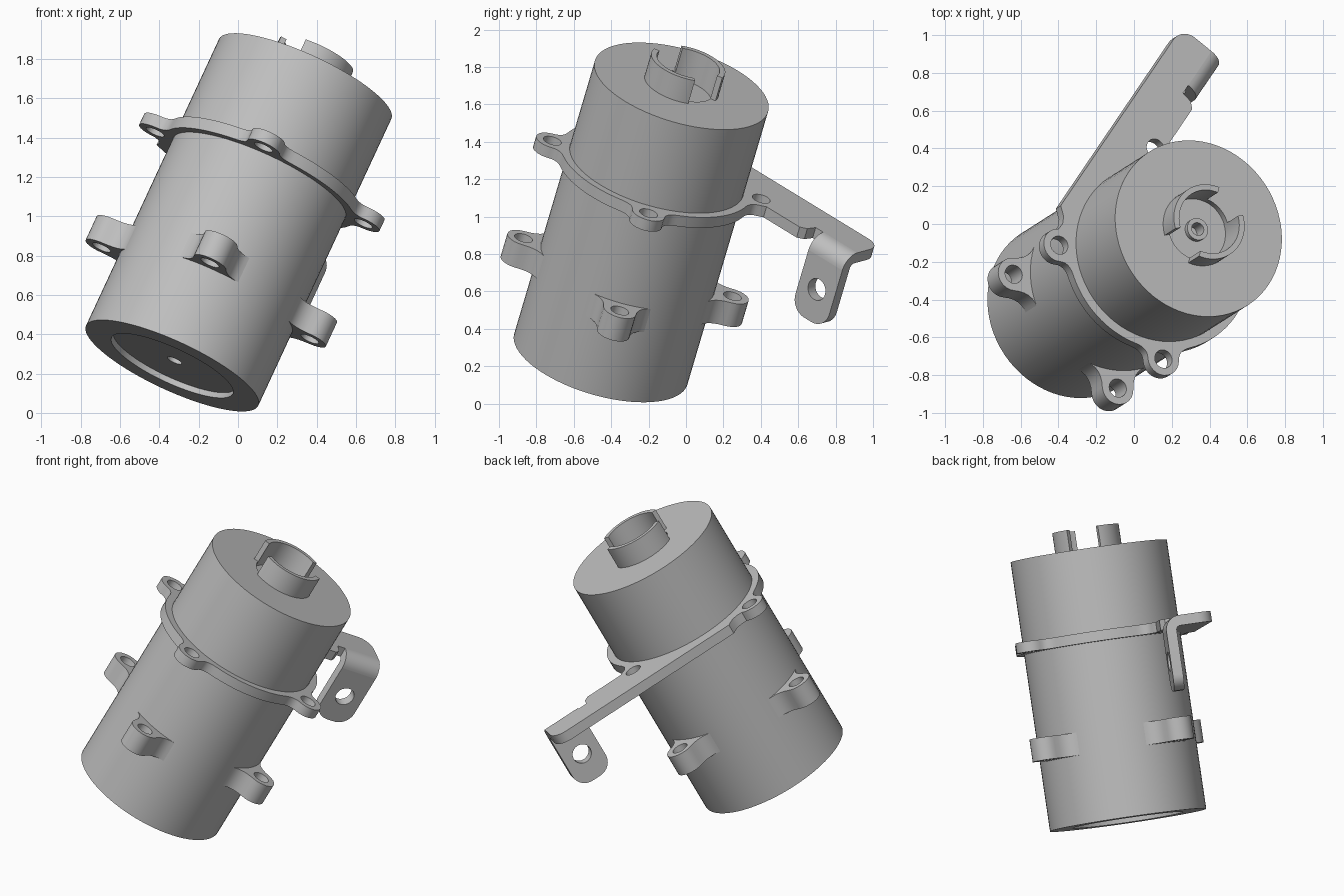
import bpy, bmesh
from math import sin, cos, pi, radians, sqrt
from mathutils import Matrix, Vector

if "Cube" in bpy.data.objects:
    bpy.data.objects.remove(bpy.data.objects["Cube"])

grey = bpy.data.materials.new("plain_grey")
grey.use_nodes = True
colour = (0.52, 0.52, 0.52, 1)
grey.diffuse_color = colour
grey.node_tree.nodes["Principled BSDF"].inputs["Base Color"].default_value = colour

# Tilted frame of the housing: u and v across, axis along it
axis = Vector((0.4065, 0.259, 0.876)).normalized()
u = Vector((0.913, -0.076, -0.401))
u = (u - axis * u.dot(axis)).normalized()
v = axis.cross(u)
base = Vector((-0.335, -0.455, 0.24))


def frame(x, y, z):
    m = Matrix((x, y, z)).transposed().to_4x4()
    m.translation = base
    return m


HOUSING = frame(u, v, axis)
PHI = radians(54.4)
along = u * cos(PHI) + v * sin(PHI)
side = u * sin(PHI) - v * cos(PHI)

BODY_R, HOLE_R, EAR_R, EAR_D = 0.483, 0.05, 0.09, 0.58
TOP, FLANGE_TOP, FLANGE_LOW = 1.664, 1.154, 1.09


def finish(bm, name, matrix):
    bmesh.ops.recalc_face_normals(bm, faces=bm.faces[:])
    mesh = bpy.data.meshes.new(name)
    bm.to_mesh(mesh)
    bm.free()
    mesh.materials.append(grey)
    ob = bpy.data.objects.new(name, mesh)
    bpy.context.scene.collection.objects.link(ob)
    ob.matrix_world = matrix
    bpy.ops.object.select_all(action='DESELECT')
    ob.select_set(True)
    bpy.context.view_layer.objects.active = ob
    bpy.ops.object.shade_smooth_by_angle(angle=radians(30))
    return ob


def arc(cx, cy, r, a0, a1, n=12):
    return [(cx + r * cos(a0 + (a1 - a0) * i / n),
             cy + r * sin(a0 + (a1 - a0) * i / n)) for i in range(n + 1)]


def circle(cx, cy, r, n=24):
    return arc(cx, cy, r, 0, 2 * pi, n)[:-1]


def turn(points, a):
    return [(x * cos(a) - y * sin(a), x * sin(a) + y * cos(a)) for x, y in points]


def prism(name, outline, z0, z1, holes=(), matrix=HOUSING):
    """Extrude an outline, with optional hole loops, from z0 to z1."""
    bm = bmesh.new()
    for loop in [outline, *holes]:
        clean = [p for i, p in enumerate(loop)
                 if (Vector(p) - Vector(loop[i - 1])).length > 1e-4]
        vs = [bm.verts.new((x, y, z0)) for x, y in clean]
        for i, vert in enumerate(vs):
            bm.edges.new((vs[i - 1], vert))
    bmesh.ops.triangle_fill(bm, edges=bm.edges[:], use_beauty=True,
                            use_dissolve=False, normal=(0, 0, 1))
    grown = bmesh.ops.extrude_face_region(bm, geom=bm.faces[:], use_keep_orig=True)
    top = [g for g in grown["geom"] if isinstance(g, bmesh.types.BMVert)]
    bmesh.ops.translate(bm, verts=top, vec=(0, 0, z1 - z0))
    return finish(bm, name, matrix)


def lathe(name, profile, n=72):
    bm = bmesh.new()
    vs = [bm.verts.new((r, 0, z)) for r, z in profile]
    edges = [bm.edges.new(pair) for pair in zip(vs, vs[1:])]
    bmesh.ops.spin(bm, geom=vs + edges, cent=(0, 0, 0), axis=(0, 0, 1),
                   angle=2 * pi, steps=n)
    bmesh.ops.remove_doubles(bm, verts=bm.verts[:], dist=1e-4)
    return finish(bm, name, HOUSING)


def ear(root_r, spread):
    """Round-ended ear along +x, blended into a circle of root_r."""
    start = Vector((root_r * cos(spread), -root_r * sin(spread)))
    rise = -EAR_R - start.y
    bend = Vector((start.x + rise * sin(spread) / cos(spread), -EAR_R))
    end = Vector((EAR_D, -EAR_R))
    blend = []
    for i in range(7):
        t = i / 6
        p = start * (1 - t) ** 2 + bend * 2 * t * (1 - t) + end * t * t
        blend.append((p.x, p.y))
    return (blend + arc(EAR_D, 0, EAR_R, -pi / 2, pi / 2)
            + [(x, -y) for x, y in reversed(blend)])


# Housing with a shallow recess at each end and a bored centre boss
lathe("housing", [
    (0, 0.15), (0.04, 0.15), (0.04, 0.03), (0.34, 0.03), (0.34, 0),
    (BODY_R, 0), (BODY_R, TOP), (0.175, TOP), (0.175, TOP - 0.04),
    (0.06, TOP - 0.04), (0.06, TOP - 0.01), (0.035, TOP - 0.01),
    (0.035, TOP - 0.1), (0, TOP - 0.1)])

# Two curved prongs on the top cap
for i in range(2):
    a0, a1 = radians(71 + 180 * i), radians(195 + 180 * i)
    prism(f"collar_prong_{i + 1}",
          arc(0, 0, 0.205, a0, a1, 24) + arc(0, 0, 0.174, a1, a0, 24),
          TOP - 0.04, TOP + 0.14)

# Four mounting lugs on the lower body
for i in range(4):
    q = i * pi / 2
    prism(f"mounting_lug_{i + 1}", turn(ear(BODY_R - 0.001, 0.36), q), 0.42, 0.56,
          [turn(circle(EAR_D, 0, HOLE_R), q)])

# Flange outline: ears joined by ring arcs, with a straight arm on one side
RING, SPREAD = 0.53, 0.3
EDGE, BACK, TIP, NOTCH, FOLD = -0.29, -0.585, 1.13, 0.885, -0.38


def arm(e, n):
    return (e * cos(PHI) + n * sin(PHI), e * sin(PHI) - n * cos(PHI))


def ring(k):
    return arc(0, 0, RING, k * pi / 2 + SPREAD, (k + 1) * pi / 2 - SPREAD, 16)


shape = ear(RING, SPREAD)
half = len(shape) // 2
arm_ear = [p for p in turn(shape, pi / 2)[:half + 4]
           if p[0] * sin(PHI) - p[1] * cos(PHI) > EDGE]
outline = shape + ring(0) + arm_ear
outline += [arm(0.55, EDGE), arm(0.79, EDGE), arm(0.82, EDGE - 0.03),
            arm(0.83, FOLD), arm(TIP, FOLD)]
outline += [arm(e, n) for e, n in arc(TIP - 0.09, BACK + 0.09, 0.09, 0, -pi / 2, 8)]
outline += [arm(-0.15, BACK), (-0.548, 0.16), (-0.556, 0.12)]
outline += turn(shape[7:], pi) + ring(2) + turn(shape, 3 * pi / 2) + ring(3)
prism("flange_with_arm", outline, FLANGE_LOW, FLANGE_TOP,
      [turn(circle(EAR_D, 0, HOLE_R), i * pi / 2) for i in range(4)])

# Folded tab at the end of the arm
BEND = EDGE - FOLD
THICK = FLANGE_TOP - FLANGE_LOW
low = FLANGE_TOP - BEND
prism("arm_bend",
      arc(FOLD, low, BEND, pi / 2, 0, 10) + arc(FOLD, low, BEND - THICK, 0, pi / 2, 10),
      -TIP, -NOTCH, matrix=frame(side, axis, -along))
foot, r = 0.70, 0.095
tab = ([(NOTCH, low)] + arc(NOTCH + r, foot + r, r, pi, 1.5 * pi, 8)
       + arc(TIP - r, foot + r, r, 1.5 * pi, 2 * pi, 8) + [(TIP, low)])
prism("arm_tab", tab, EDGE - THICK, EDGE,
      [circle((NOTCH + TIP) / 2, 0.885, 0.06)], matrix=frame(along, axis, side))
